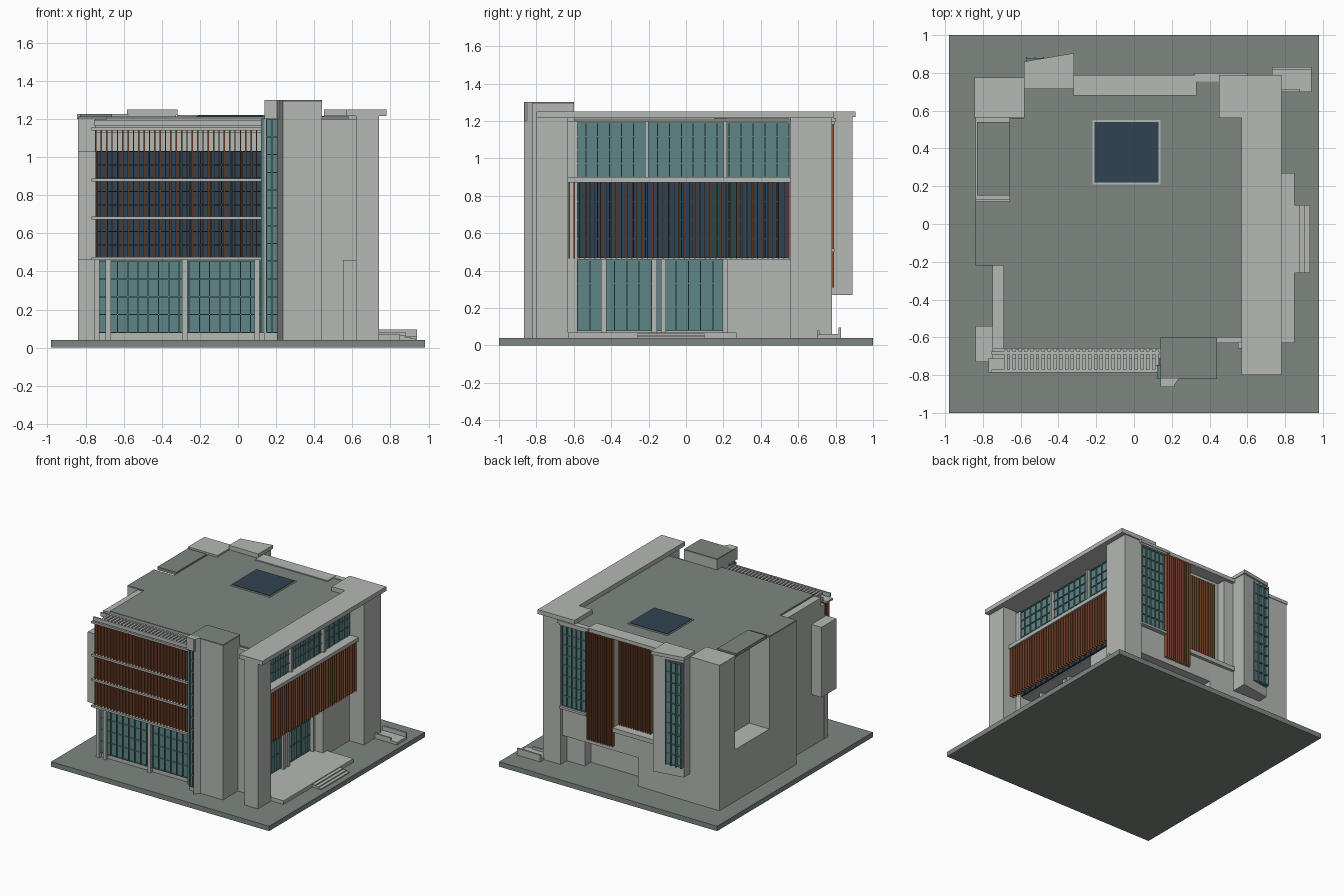
import bpy, bmesh

def material(name, rgb):
    m = bpy.data.materials.new(name)
    m.diffuse_color = (*rgb, 1)
    return m

LIGHT = material("light_concrete", (0.46, 0.48, 0.46))
GREEN = material("green_grey_slab", (0.21, 0.245, 0.22))
WOOD = material("orange_wood", (0.27, 0.088, 0.035))
TEAL = material("teal_glass", (0.11, 0.235, 0.24))
NAVY = material("navy_glass", (0.03, 0.055, 0.085))

def finish(name, bm, mat):
    bmesh.ops.recalc_face_normals(bm, faces=bm.faces)
    me = bpy.data.meshes.new(name)
    bm.to_mesh(me)
    bm.free()
    me.materials.append(mat)
    ob = bpy.data.objects.new(name, me)
    bpy.context.collection.objects.link(ob)
    return ob

def boxes(name, items, mat):
    """Several boxes (x0, x1, y0, y1, z0, z1) in one object."""
    bm = bmesh.new()
    for x0, x1, y0, y1, z0, z1 in items:
        vs = bmesh.ops.create_cube(bm, size=1)["verts"]
        for v in vs:
            v.co.x = x1 if v.co.x > 0 else x0
            v.co.y = y1 if v.co.y > 0 else y0
            v.co.z = z1 if v.co.z > 0 else z0
    return finish(name, bm, mat)

def box(name, x0, x1, y0, y1, z0, z1, mat):
    return boxes(name, [(x0, x1, y0, y1, z0, z1)], mat)

def prism(name, pts, z0, z1, mat):
    bm = bmesh.new()
    f = bm.faces.new([bm.verts.new((x, y, z0)) for x, y in pts])
    top = bmesh.ops.extrude_face_region(bm, geom=[f])["geom"]
    for v in top:
        if isinstance(v, bmesh.types.BMVert):
            v.co.z = z1
    return finish(name, bm, mat)

def place(axis, a0, a1, d0, d1, z0, z1):
    """Span a along the wall, depth d across it."""
    d0, d1 = min(d0, d1), max(d0, d1)
    return (a0, a1, d0, d1, z0, z1) if axis == "x" else (d0, d1, a0, a1, z0, z1)

def steps(a0, a1, n):
    return [a0 + (a1 - a0) * i / n for i in range(n + 1)]

def window(name, axis, a0, a1, d, out, z0, z1, cols, rows, mat=TEAL):
    """Glass pane with a raised grid of slim bars."""
    boxes(name + "_glass", [place(axis, a0, a1, d - out * 0.004, d + out * 0.008, z0, z1)], mat)
    bars = [place(axis, a - 0.003, a + 0.003, d, d + out * 0.02, z0, z1) for a in steps(a0, a1, cols)]
    bars += [place(axis, a0, a1, d, d + out * 0.016, z - 0.003, z + 0.003) for z in steps(z0, z1, rows)]
    boxes(name + "_bars", bars, mat)

def louvres(name, axis, a0, a1, d0, d1, z0, z1, n):
    boxes(name, [place(axis, a - 0.0035, a + 0.0035, d0, d1, z0, z1) for a in steps(a0, a1, n)], WOOD)

# Ground slab
box("ground_slab", -0.98, 0.98, -1, 1, 0, 0.04, GREEN)

# Main body: lower storey, upper storey and roof sheet
prism("lower_storey", [(-0.84, -0.22), (-0.75, -0.22), (-0.75, -0.66), (0.14, -0.66), (0.14, -0.6),
                       (0.5, -0.6), (0.5, 0.62), (-0.1, 0.62), (-0.1, 0.76), (-0.58, 0.77),
                       (-0.84, 0.77)], 0.04, 0.46, LIGHT)
prism("upper_storey", [(-0.84, -0.22), (-0.75, -0.22), (-0.75, -0.66), (0.14, -0.66), (0.14, -0.6),
                       (0.6, -0.6), (0.6, 0.76), (0.11, 0.76), (0.11, 0.69), (-0.24, 0.69),
                       (-0.24, 0.76), (-0.58, 0.77), (-0.84, 0.77), (-0.84, 0.57), (-0.66, 0.57),
                       (-0.66, 0.13), (-0.84, 0.13)], 0.46, 1.2, LIGHT)
prism("roof_sheet", [(-0.84, -0.22), (-0.69, -0.22), (-0.69, -0.66), (0.14, -0.66), (0.14, -0.6),
                     (0.58, -0.6), (0.58, 0.76), (-0.58, 0.76), (-0.58, 0.56), (-0.66, 0.56),
                     (-0.66, 0.12), (-0.84, 0.12)], 1.2, 1.212, GREEN)
box("niche_cover", -0.83, -0.66, 0.15, 0.54, 1.2, 1.225, GREEN)
box("corner_cap", -0.845, -0.58, 0.565, 0.775, 1.2, 1.225, LIGHT)
box("left_box", -0.84, -0.74, -0.73, -0.54, 0.46, 1.03, LIGHT)
box("rear_upper_skirt", -0.1, 0.6, 0.6, 0.76, 0.27, 0.46, LIGHT)

# Skylight
box("skylight_frame", -0.22, 0.14, 0.21, 0.55, 1.2, 1.217, LIGHT)
box("skylight_glass", -0.21, 0.13, 0.22, 0.54, 1.2, 1.221, NAVY)

# Front bay: glazed base, louvred upper floors, shelves and pergola
box("front_bay", -0.75, 0.14, -0.715, -0.65, 0.04, 1.13, LIGHT)
window("front_lower", "x", -0.74, 0.12, -0.715, -1, 0.08, 0.455, 16, 4)
boxes("front_columns", [(x - 0.014, x + 0.014, -0.745, -0.7, 0.04, 0.46) for x in (-0.74, -0.68, -0.28, 0.1)], LIGHT)
window("front_upper", "x", -0.74, 0.13, -0.715, -1, 0.47, 1.03, 16, 8, NAVY)
louvres("front_louvres", "x", -0.745, 0.125, -0.775, -0.735, 0.47, 1.145, 31)
boxes("front_shelves", [(-0.77, 0.135, -0.785, -0.71, z - 0.008, z + 0.008) for z in (0.467, 0.68, 0.88, 1.148)], LIGHT)
boxes("pergola_beams", [(-0.755, 0.135, y, y + 0.014, 1.165, 1.195) for y in (-0.785, -0.69)], LIGHT)
boxes("pergola_slats", [(x - 0.009, x + 0.009, -0.775, -0.665, 1.17, 1.192) for x in steps(-0.68, 0.12, 26)], LIGHT)

# Tall entrance pylon with its glazed strip
box("pylon", 0.14, 0.44, -0.82, -0.6, 0.04, 1.29, LIGHT)
box("pylon_cap", 0.14, 0.44, -0.82, -0.6, 1.29, 1.3, GREEN)
prism("pylon_fin", [(0.215, -0.815), (0.205, -0.865), (0.24, -0.815)], 0.04, 1.3, LIGHT)
box("pylon_head", 0.14, 0.215, -0.862, -0.81, 1.2, 1.3, LIGHT)
window("pylon_strip", "x", 0.15, 0.208, -0.82, -1, 0.08, 1.2, 2, 12)
window("pylon_side", "y", -0.815, -0.75, 0.14, -1, 0.08, 1.2, 2, 12)

# Right side: columns, roof beam, ledge, glazing and louvres
box("front_wall", 0.44, 0.62, -0.63, -0.58, 0.04, 1.2, LIGHT)
box("front_low_pier", 0.55, 0.62, -0.66, -0.6, 0.04, 0.46, LIGHT)
boxes("right_columns", [(0.62, 0.74, -0.8, -0.63, 0.04, 1.22), (0.58, 0.74, 0.56, 0.78, 0.04, 1.22)], LIGHT)
box("rear_low_wall", 0.42, 0.61, 0.22, 0.7, 0.04, 0.46, LIGHT)
prism("roof_beam", [(0.57, -0.8), (0.78, -0.8), (0.78, 0.79), (0.45, 0.79), (0.45, 0.56), (0.57, 0.56)], 1.215, 1.25, LIGHT)
box("right_ledge", 0.58, 0.69, -0.63, 0.6, 0.87, 0.9, LIGHT)
window("right_upper", "y", -0.6, 0.55, 0.6, 1, 0.9, 1.19, 18, 4)
boxes("right_upper_posts", [(0.6, 0.635, y - 0.01, y + 0.01, 0.9, 1.2) for y in (-0.21, 0.21)], LIGHT)
window("right_middle", "y", -0.6, 0.55, 0.6, 1, 0.47, 0.87, 18, 4, NAVY)
louvres("right_louvres", "y", -0.625, 0.55, 0.64, 0.68, 0.465, 0.87, 42)
window("right_lower", "y", -0.58, 0.21, 0.5, 1, 0.08, 0.455, 12, 3)
boxes("right_lower_posts", [(0.49, 0.54, y - 0.014, y + 0.014, 0.04, 0.46) for y in (-0.44, -0.17, -0.12, 0.21)], LIGHT)

# Porch, steps and rear ramp
box("porch", 0.48, 0.85, -0.63, 0.27, 0.04, 0.07, LIGHT)
boxes("porch_steps", [(0.84, 0.85 + 0.027 * (3 - i), -0.26, 0.1, 0.04, 0.048 + 0.008 * i) for i in range(3)], LIGHT)
box("ramp", 0.73, 0.94, 0.7, 0.83, 0.04, 0.06, LIGHT)
boxes("ramp_curbs", [(0.73, 0.94, 0.815, 0.83, 0.04, 0.095), (0.73, 0.88, 0.7, 0.715, 0.04, 0.08)], LIGHT)

# Rear: windows, louvre panels, ledges
window("rear_right", "x", 0.36, 0.57, 0.76, 1, 0.52, 1.18, 5, 8)
boxes("rear_right_frame", [(0.345, 0.585, 0.75, 0.795, z, z + 0.018) for z in (0.5, 1.18)], LIGHT)
louvres("rear_louvres_outer", "x", 0.115, 0.34, 0.762, 0.79, 0.31, 1.19, 11)
box("rear_panel_back", 0.115, 0.34, 0.755, 0.763, 0.32, 1.19, NAVY)
louvres("rear_louvres_inner", "x", -0.18, 0.1, 0.692, 0.72, 0.46, 1.15, 13)
box("rear_inner_glass", -0.18, 0.1, 0.685, 0.694, 0.46, 1.15, NAVY)
box("rear_sill", -0.32, 0.11, 0.68, 0.785, 0.43, 0.465, LIGHT)
box("rear_parapet", -0.32, 0.33, 0.68, 0.79, 1.19, 1.22, LIGHT)
box("rear_parapet_end", 0.32, 0.6, 0.755, 0.8, 1.195, 1.217, LIGHT)

# Rear stair tower with skewed outer face
tower = [(-0.575, 0.72), (-0.325, 0.72), (-0.325, 0.89), (-0.575, 0.85)]
prism("rear_tower", tower, 0.27, 1.225, LIGHT)
prism("tower_cap", [(-0.582, 0.715), (-0.318, 0.715), (-0.318, 0.905), (-0.582, 0.86)], 1.222, 1.25, LIGHT)
prism("tower_glass", [(-0.572, 0.84), (-0.43, 0.86), (-0.43, 0.879), (-0.572, 0.857)], 0.35, 1.2, TEAL)
boxes("tower_bars", [(-0.572, -0.43, 0.85, 0.879, z - 0.003, z + 0.003) for z in steps(0.36, 1.19, 10)]
      + [(x - 0.003, x + 0.003, 0.85, 0.884, 0.35, 1.2) for x in steps(-0.569, -0.433, 3)], TEAL)
